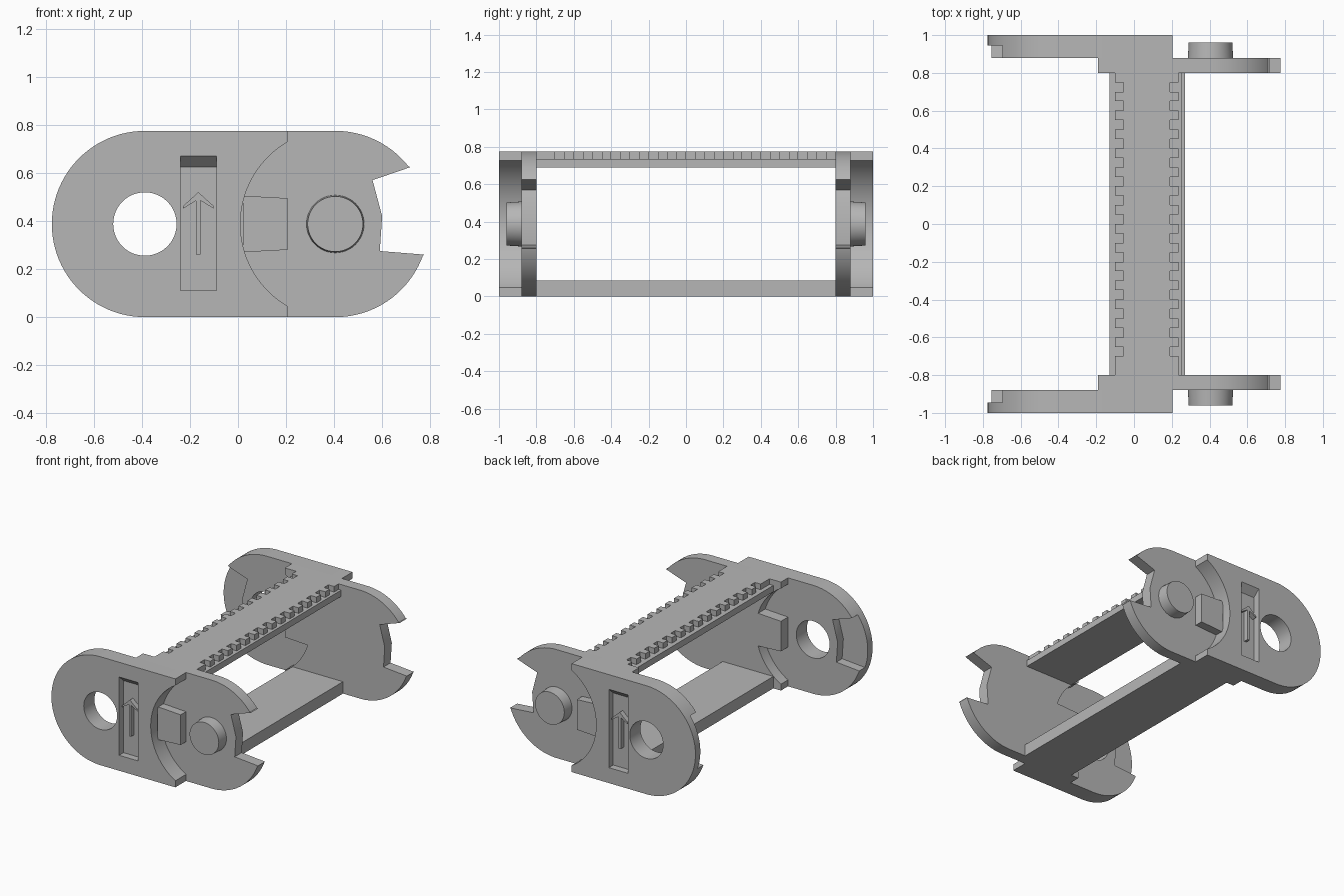
import bpy, bmesh, math

cube = bpy.data.objects.get("Cube")
if cube:
    bpy.data.objects.remove(cube, do_unlink=True)

grey = bpy.data.materials.new("light grey plastic")
grey.use_nodes = True
grey.diffuse_color = (0.47, 0.47, 0.47, 1)
grey.node_tree.nodes["Principled BSDF"].inputs["Base Color"].default_value = (0.47, 0.47, 0.47, 1)

R = 0.3875             # end radius, also the height of both pivots
HOLE_X, PEG_X = -R, 0.405
SOCKET = 0.395         # radius of the concave seat
FACE, MID, INNER = -1.0, -0.88, -0.80   # depth layers of a side plate


def prism(name, pts, lo, hi, axis="y"):
    """Extrude a closed 2D outline between lo and hi along an axis."""
    place = {"x": lambda a, b, d: (d, a, b),
             "y": lambda a, b, d: (a, d, b),
             "z": lambda a, b, d: (a, b, d)}[axis]
    bm = bmesh.new()
    rings = [[bm.verts.new(place(a, b, d)) for a, b in pts] for d in (lo, hi)]
    for ring in rings:
        bm.faces.new(ring)
    n = len(pts)
    for i in range(n):
        j = (i + 1) % n
        bm.faces.new((rings[0][i], rings[0][j], rings[1][j], rings[1][i]))
    bmesh.ops.recalc_face_normals(bm, faces=bm.faces)
    mesh = bpy.data.meshes.new(name)
    bm.to_mesh(mesh)
    bm.free()
    mesh.materials.append(grey)
    ob = bpy.data.objects.new(name, mesh)
    bpy.context.collection.objects.link(ob)
    return ob


def arc(cx, r, a0, a1, n=48):
    """Points on an arc around a pivot, angles in degrees."""
    angles = [math.radians(a0 + (a1 - a0) * i / n) for i in range(n + 1)]
    return [(cx + r * math.cos(a), R + r * math.sin(a)) for a in angles]


def rect(a0, b0, a1, b1):
    return [(a0, b0), (a1, b0), (a1, b1), (a0, b1)]


def cut(ob, cutter):
    """Subtract the cutter, then discard it."""
    mod = ob.modifiers.new("cut", "BOOLEAN")
    mod.operation, mod.solver, mod.object = "DIFFERENCE", "EXACT", cutter
    graph = bpy.context.evaluated_depsgraph_get()
    mesh = bpy.data.meshes.new_from_object(ob.evaluated_get(graph))
    ob.modifiers.clear()
    ob.data = mesh
    bpy.data.objects.remove(cutter, do_unlink=True)


def finish(ob, mirrored=True):
    """Smooth the round sides and copy the part to the other plate."""
    bpy.ops.object.select_all(action="DESELECT")
    ob.select_set(True)
    bpy.context.view_layer.objects.active = ob
    bpy.ops.object.shade_smooth_by_angle(angle=math.radians(25))
    if mirrored:
        mod = ob.modifiers.new("other side", "MIRROR")
        mod.use_axis = (False, True, False)
        mod.use_mirror_merge = False


# Outer plate: round hole end, concave seat edge on the peg side
edge_x = 0.205
seat = math.degrees(math.acos((PEG_X - edge_x) / SOCKET))
outline = arc(HOLE_X, R, 90, 270) + [(edge_x, 0)]
outline += arc(PEG_X, SOCKET, 180 + seat, 180 - seat) + [(edge_x, 2 * R)]
outer_plate = prism("outer_plate", outline, FACE, MID)

# Pivot hole
cut(outer_plate, prism("hole_cutter", arc(HOLE_X, 0.132, 0, 352.5, 47), -1.1, -0.7))

# Arrow pocket with a sloped top
pocket = [(-1.01, 0.11), (-0.95, 0.11), (-0.95, 0.625), (-1.01, 0.679)]
cut(outer_plate, prism("pocket_cutter", pocket, -0.24, -0.09, "x"))

# Stop recess on the inner rim of the hole end, mirroring the disc notch
notch = [(0.72, 0.625), (0.56, 0.57), (0.6, 0.42), (0.59, 0.275), (0.775, 0.26)]
wide = [(0.96, 0.707)] + notch[1:4] + [(0.96, 0.245)]
recess = [(HOLE_X + PEG_X - x, z) for x, z in wide]
cut(outer_plate, prism("recess_cutter", recess, -0.945, -0.85))
finish(outer_plate)

# Inner plate: peg disc with stop notch, concave edge and tab on the hole side
back_x = -0.19
seat = math.degrees(math.acos((back_x - HOLE_X) / SOCKET))
tab_angle = 17.2
outline = [(back_x, 2 * R)] + arc(PEG_X, R, 90, 38) + notch
outline += arc(PEG_X, R, -20, -90) + [(back_x, 0)]
outline += arc(HOLE_X, SOCKET, -seat, -tab_angle, 20)
outline += [(back_x, 0.28), (back_x, 0.495)]
outline += arc(HOLE_X, SOCKET, tab_angle, seat, 20)
finish(prism("inner_plate", outline, MID, INNER))

# Outer stop tab in front of the peg disc
tab = [(0.02, 0.27), (edge_x, 0.28), (edge_x, 0.495), (0.02, 0.505)]
finish(prism("stop_tab", tab, -0.94, MID))

# Tapered pivot peg
peg = prism("pivot_peg", arc(PEG_X, 0.12, 0, 352.5, 47), -0.96, MID)
for v in peg.data.vertices:
    if v.co.y < -0.9:
        v.co.x = PEG_X + (v.co.x - PEG_X) * 0.96
        v.co.z = R + (v.co.z - R) * 0.96
finish(peg)

# Raised arrow in the pocket
cx, half = -0.165, 0.009
right = [(half, 0.26), (half, 0.485), (0.063, 0.452), (0.063, 0.463), (0.0, 0.52)]
left = [(-x, z) for x, z in reversed(right[:-1])]
finish(prism("arrow", [(cx + x, z) for x, z in right + left], -0.985, -0.95))

# Cross bars joining the plates
finish(prism("bottom_bar", rect(-0.13, INNER, 0.27, -INNER), 0, 0.085, "z"), False)
finish(prism("top_bar", rect(-0.13, INNER, 0.255, -INNER), 0.69, 0.735, "z"), False)


# Toothed strip on the top bar
def toothed_edge(tip, root):
    pts = [(tip, INNER)]
    for k in range(15):
        y = -0.675 + 0.1 * k
        pts += [(tip, y - 0.025), (root, y - 0.025), (root, y + 0.025), (tip, y + 0.025)]
    return pts + [(tip, -INNER)]


strip = toothed_edge(0.235, 0.19) + toothed_edge(-0.10, -0.055)[::-1]
finish(prism("toothed_strip", strip, 0.735, 2 * R, "z"), False)
